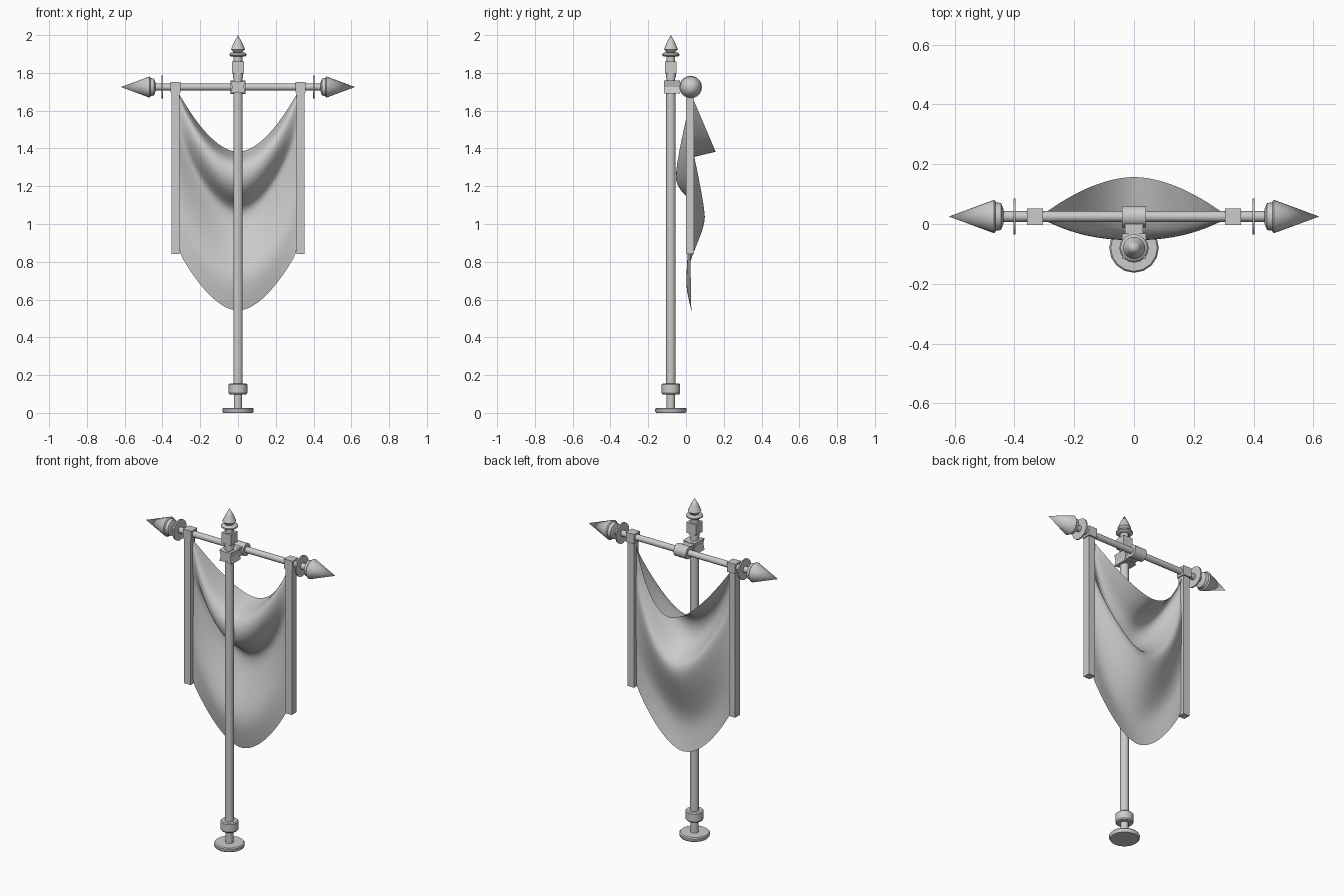
import bpy, bmesh, math
from mathutils import Matrix, Vector

if "Cube" in bpy.data.objects:
    bpy.data.objects.remove(bpy.data.objects["Cube"])

POLE_Y, BAR_Y, BAR_Z = -0.08, 0.025, 1.725


def finish(name, bm, angle=35):
    bmesh.ops.recalc_face_normals(bm, faces=bm.faces)
    me = bpy.data.meshes.new(name)
    bm.to_mesh(me)
    bm.free()
    ob = bpy.data.objects.new(name, me)
    bpy.context.collection.objects.link(ob)
    bpy.ops.object.select_all(action='DESELECT')
    bpy.context.view_layer.objects.active = ob
    ob.select_set(True)
    bpy.ops.object.shade_smooth_by_angle(angle=math.radians(angle))
    return ob


def lathe(name, profile, origin, axis='Z', sides=16):
    """Revolve (radius, height) points around an axis; closed at both ends."""
    bm = bmesh.new()
    rings = []
    for r, h in profile:
        n = 1 if r == 0 else sides
        rings.append([bm.verts.new((r * math.cos(2 * math.pi * i / sides),
                                    r * math.sin(2 * math.pi * i / sides), h)) for i in range(n)])
    for a, b in zip(rings, rings[1:]):
        for i in range(sides):
            j = (i + 1) % sides
            if len(b) == 1:
                bm.faces.new((a[i], a[j], b[0]))
            else:
                bm.faces.new((a[i], a[j], b[j], b[i]))
    for ring in (rings[0], rings[-1]):
        if len(ring) > 1:
            bm.faces.new(ring)
    turn = {'Z': Matrix(), 'X': Matrix.Rotation(math.pi / 2, 4, 'Y'),
            '-X': Matrix.Rotation(-math.pi / 2, 4, 'Y')}[axis]
    bm.transform(Matrix.Translation(origin) @ turn)
    return finish(name, bm)


def box(name, lo, hi):
    lo, hi = Vector(lo), Vector(hi)
    bm = bmesh.new()
    bmesh.ops.create_cube(bm, size=1)
    bm.transform(Matrix.Translation((lo + hi) / 2) @ Matrix.Diagonal((*(hi - lo), 1)))
    return finish(name, bm)


# Upright pole with its foot and collar
foot = (0, POLE_Y, 0)
lathe("base_disc", [(0.078, 0), (0.083, 0.008), (0.083, 0.02), (0.078, 0.026)], foot)
lathe("base_neck", [(0.022, 0.02), (0.022, 0.11)], foot)
lathe("base_collar", [(0.044, 0.098), (0.049, 0.105), (0.049, 0.15), (0.044, 0.155)], foot)
lathe("pole", [(0.025, 0.15), (0.025, 1.70)], foot)

# Top ornament: neck, square block, ring and pointed tip
lathe("top_neck", [(0.023, 1.70), (0.023, 1.92)], foot)
lathe("top_lower_ring", [(0.027, 1.775), (0.027, 1.8)], foot)
box("top_block", (-0.031, POLE_Y - 0.031, 1.797), (0.031, POLE_Y + 0.031, 1.86))
lathe("top_ring", [(0.036, 1.886), (0.046, 1.893), (0.046, 1.9), (0.036, 1.907)], foot)
lathe("top_tip", [(0.022, 1.908), (0.037, 1.925), (0.02, 1.965), (0, 2.0)], foot)

# Bracket around the pole: pinched star section extruded in depth
bm = bmesh.new()
star = [(0.04, 0.034), (0, 0.027), (-0.04, 0.034), (-0.031, 0),
        (-0.04, -0.034), (0, -0.027), (0.04, -0.034), (0.031, 0)]
face = bm.faces.new([bm.verts.new((x, -0.117, BAR_Z + z)) for x, z in star])
new = bmesh.ops.extrude_face_region(bm, geom=[face])["geom"]
bmesh.ops.translate(bm, verts=[v for v in new if isinstance(v, bmesh.types.BMVert)], vec=(0, 0.085, 0))
# keep the front cap closed
if not face.is_valid:
    bmesh.ops.holes_fill(bm, edges=bm.edges)
finish("pole_bracket", bm, 20)
box("bracket_link", (-0.03, -0.04, BAR_Z - 0.025), (0.03, 0.01, BAR_Z + 0.025))

# Crossbar and its centre collar
lathe("crossbar", [(0.018, -0.45), (0.018, 0.45)], (0, BAR_Y, BAR_Z), 'X')
lathe("crossbar_collar", [(0.036, -0.04), (0.036, 0.04)], (0, BAR_Y, BAR_Z), 'X')

# Mirrored crossbar ends and hanging strips
for s, axis, side in ((-1, '-X', "left"), (1, 'X', "right")):
    o = (0, BAR_Y, BAR_Z)
    lathe(side + "_end_disc", [(0.06, 0.396), (0.06, 0.404)], o, axis, 20)
    lathe(side + "_spear_ferrule", [(0.022, 0.436), (0.045, 0.445), (0.049, 0.47)], o, axis, 20)
    lathe(side + "_spear_tip", [(0.05, 0.463), (0.056, 0.468), (0, 0.62)], o, axis, 20)
    x = s * 0.331
    box(side + "_strip_clasp", (x - 0.027, -0.003, 1.695), (x + 0.027, 0.052, 1.752))
    box(side + "_hanging_strip", (x - 0.021, 0.0, 0.84), (x + 0.021, 0.043, 1.70))

# Draped cloth: centre-line depth and height, plus matching height at the sides
folds = [(0.158, 1.38, 1.70), (0.06, 1.357, 1.685), (-0.025, 1.335, 1.67),
         (-0.06, 1.27, 1.64), (-0.05, 1.20, 1.59), (0.0, 1.14, 1.54),
         (0.088, 1.09, 1.48), (0.105, 1.04, 1.42), (0.09, 0.97, 1.33),
         (0.05, 0.87, 1.20), (0.01, 0.77, 1.10), (-0.006, 0.68, 1.0), (0.028, 0.54, 0.86)]
COLS = 16
bm = bmesh.new()
rows = []
for k, (yc, zc, ze) in enumerate(folds):
    p = 1.8 if k == 0 else 2.3
    row = []
    for i in range(COLS + 1):
        s = 2 * i / COLS - 1
        t = abs(s)
        row.append(bm.verts.new((0.318 * s, 0.022 + (yc - 0.022) * (1 - t ** p),
                                 zc + (ze - zc) * t ** 1.8)))
    rows.append(row)
for a, b in zip(rows, rows[1:]):
    for i in range(COLS):
        bm.faces.new((a[i], a[i + 1], b[i + 1], b[i]))
cloth = finish("banner_cloth", bm, 180)
sub = cloth.modifiers.new("smooth_folds", 'SUBSURF')
sub.levels = sub.render_levels = 2
